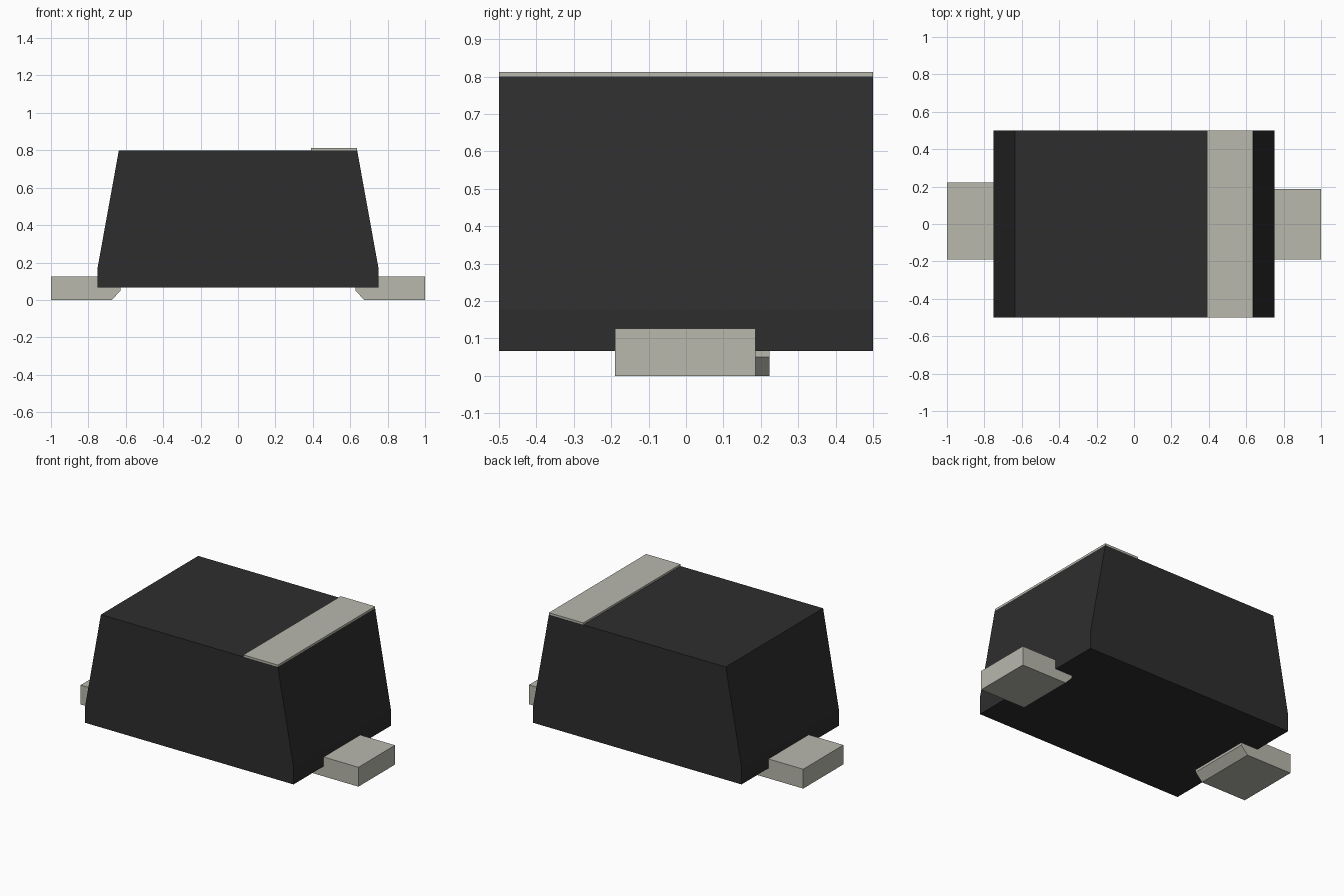
import bpy
import bmesh

cube = bpy.data.objects.get("Cube")
if cube:
    bpy.data.objects.remove(cube, do_unlink=True)


def make_material(name, rgb):
    mat = bpy.data.materials.new(name)
    mat.use_nodes = True
    color = (*rgb, 1.0)
    mat.diffuse_color = color
    bsdf = next(n for n in mat.node_tree.nodes if n.type == 'BSDF_PRINCIPLED')
    bsdf.inputs["Base Color"].default_value = color
    return mat


def extrude_profile(name, profile, y0, y1, mat):
    """Extrude a closed (x, z) profile along y from y0 to y1."""
    bm = bmesh.new()
    face = bm.faces.new([bm.verts.new((x, y0, z)) for x, z in profile])
    ext = bmesh.ops.extrude_face_region(bm, geom=[face])
    moved = [v for v in ext["geom"] if isinstance(v, bmesh.types.BMVert)]
    bmesh.ops.translate(bm, verts=moved, vec=(0, y1 - y0, 0))
    bmesh.ops.recalc_face_normals(bm, faces=bm.faces)
    mesh = bpy.data.meshes.new(name)
    bm.to_mesh(mesh)
    bm.free()
    mesh.materials.append(mat)
    obj = bpy.data.objects.new(name, mesh)
    bpy.context.scene.collection.objects.link(obj)
    return obj


black = make_material("black plastic", (0.027, 0.027, 0.027))
metal = make_material("pale metal", (0.48, 0.48, 0.42))

# Moulded body: upright lower sides, tapered above
half_body = [(0.75, 0.066), (0.75, 0.176), (0.637, 0.80)]
body_profile = half_body + [(-x, z) for x, z in reversed(half_body)]
extrude_profile("body", body_profile, -0.5, 0.5, black)

# Polarity band along the left top edge
band_profile = [(0.389, 0.80), (0.637, 0.80), (0.637, 0.8125), (0.389, 0.8125)]
extrude_profile("polarity_band", band_profile, -0.5, 0.5, metal)

# Leads with a chamfered inner lower edge; the right one is slightly wider
lead_profile = [(1.0, 0.0), (1.0, 0.126), (0.627, 0.126), (0.627, 0.05), (0.675, 0.0)]
for name, side, y1 in (("left_lead", 1, 0.186), ("right_lead", -1, 0.223)):
    extrude_profile(name, [(side * x, z) for x, z in lead_profile], -0.19, y1, metal)
